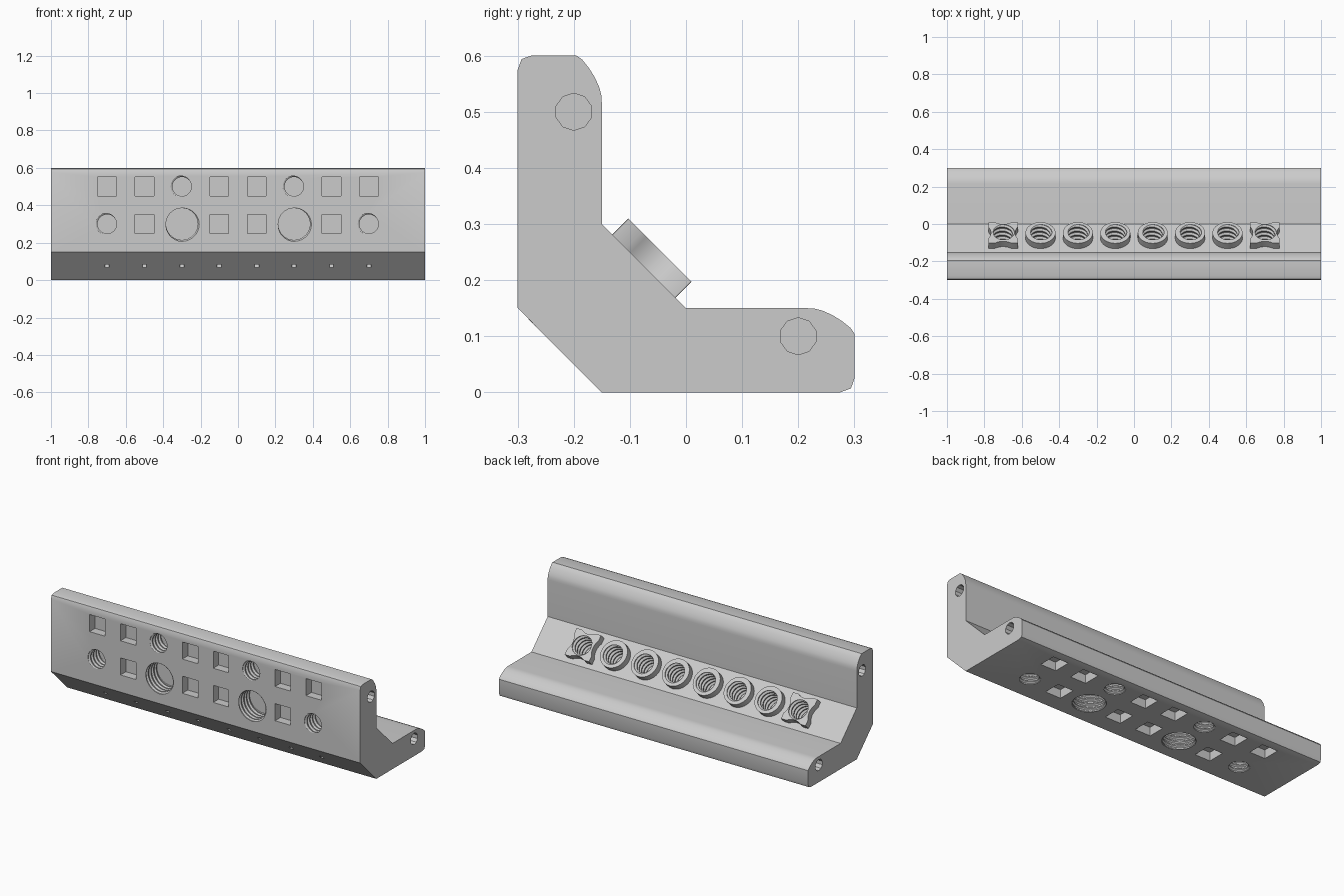
import bpy, bmesh, math
from mathutils import Matrix, Vector

old = bpy.data.objects.get("Cube")
if old:
    bpy.data.objects.remove(old)

grey = bpy.data.materials.new("plain_grey")
grey.use_nodes = True
tone = (0.6, 0.6, 0.6, 1)
grey.diffuse_color = tone
grey.node_tree.nodes["Principled BSDF"].inputs["Base Color"].default_value = tone

XS = [-0.7, -0.5, -0.3, -0.1, 0.1, 0.3, 0.5, 0.7]
DIAGONAL, CHAMFER = -math.pi / 4, 3 * math.pi / 4


def place(x, y, z, tilt):
    """Local z becomes the outward direction, tilted about the x axis."""
    return Matrix.Translation((x, y, z)) @ Matrix.Rotation(tilt, 4, 'X')


def prism(bm, outline, low, high, matrix):
    """Solid prism from a flat outline, standing between two heights."""
    ends = [[bm.verts.new(matrix @ Vector((u, v, h))) for u, v in outline] for h in (low, high)]
    bm.faces.new(ends[0][::-1])
    bm.faces.new(ends[1])
    n = len(outline)
    for i in range(n):
        k = (i + 1) % n
        bm.faces.new((ends[0][i], ends[0][k], ends[1][k], ends[1][i]))


def circle(radius, n):
    return [(radius * math.cos(2 * math.pi * i / n), radius * math.sin(2 * math.pi * i / n)) for i in range(n)]


def square(half):
    return [(-half, -half), (half, -half), (half, half), (-half, half)]


def scalloped_square(half, chord, depth):
    """Square whose four sides each have a shallow concave bite."""
    side = [(-half, -half)]
    side += [(chord * t / 4, -half + depth * (1 - (t / 4) ** 2)) for t in range(-4, 5)]
    points = []
    for q in range(4):
        turn = Matrix.Rotation(q * math.pi / 2, 2)
        points += [tuple(turn @ Vector(p)) for p in side]
    return points


def thread(bm, radius, groove, pitch, depth, top, matrix):
    """Helical plug, trimmed flat at both ends."""
    seg, steps = 32, 4
    part = bmesh.new()
    rows = int((depth + top) / pitch + 4) * steps
    grid = []
    for i in range(seg + 1):
        a = 2 * math.pi * i / seg
        col = []
        for j in range(rows):
            r = radius - (groove if j % steps > 1 else 0)
            h = -depth + ((j / steps) + i / seg - 1.6) * pitch
            col.append(part.verts.new((r * math.cos(a), r * math.sin(a), h)))
        grid.append(col)
    for i in range(seg):
        for j in range(rows - 1):
            part.faces.new((grid[i][j], grid[i + 1][j], grid[i + 1][j + 1], grid[i][j + 1]))
    bmesh.ops.remove_doubles(part, verts=part.verts, dist=1e-5)
    for h, way in ((-depth, -1), (top, 1)):
        bmesh.ops.bisect_plane(part, geom=part.verts[:] + part.edges[:] + part.faces[:],
                               plane_co=(0, 0, h), plane_no=(0, 0, way), clear_outer=True)
        bmesh.ops.holes_fill(part, edges=[e for e in part.edges if e.is_boundary])
    part.transform(matrix)
    temp = bpy.data.meshes.new("temp")
    part.to_mesh(temp)
    part.free()
    bm.from_mesh(temp)
    bpy.data.meshes.remove(temp)


def finish(bm, name):
    bmesh.ops.recalc_face_normals(bm, faces=bm.faces)
    mesh = bpy.data.meshes.new(name)
    bm.to_mesh(mesh)
    bm.free()
    mesh.materials.append(grey)
    obj = bpy.data.objects.new(name, mesh)
    bpy.context.collection.objects.link(obj)
    return obj


# Angled bar: one half of the outline, mirrored across the diagonal
half = [(-0.15, 0), (0.275, 0), (0.294, 0.007), (0.3, 0.024), (0.3, 0.105), (0.293, 0.115),
        (0.278, 0.127), (0.262, 0.137), (0.245, 0.145), (0.23, 0.149), (0.215, 0.15), (0, 0.15)]
outline = half + [(z - 0.3, y + 0.3) for y, z in reversed(half)]
bm = bmesh.new()
along_x = Matrix(((0, 0, 1, 0), (1, 0, 0, 0), (0, 1, 0, 0), (0, 0, 0, 1)))
prism(bm, outline, -1, 1, along_x)
bar = finish(bm, "angled_bar")

# Raised collars on the diagonal face, scalloped squares at both ends
bm = bmesh.new()
for x in XS:
    shape = scalloped_square(0.079, 0.045, 0.014) if abs(x) > 0.6 else circle(0.08, 40)
    prism(bm, shape, -0.02, 0.04, place(x, -0.075, 0.225, DIAGONAL))
collars = finish(bm, "collars")

# Threaded sockets and square pockets
sockets, pockets = bmesh.new(), bmesh.new()
for x in XS:
    thread(sockets, 0.062, 0.01, 0.03, 0.1, 0.06, place(x, -0.075, 0.225, DIAGONAL))
    for outer in (True, False):
        along = 0.5 if outer else 0.3
        for m in (place(x, -0.3, along, math.pi / 2), place(x, along - 0.3, 0, math.pi)):
            if abs(x) == 0.3 and not outer:
                thread(sockets, 0.093, 0.008, 0.025, 0.11, 0.03, m)
            elif abs(x) == (0.3 if outer else 0.7):
                thread(sockets, 0.06, 0.009, 0.025, 0.1, 0.03, m)
            else:
                prism(pockets, square(0.05), -0.05, 0.03, m)

# Round holes in the end faces
for side in (-1, 1):
    for y, z in ((-0.2, 0.5), (0.2, 0.1)):
        prism(pockets, circle(0.033, 10), 0.9, 1.1,
              Matrix.Translation((0, y, z)) @ Matrix.Rotation(side * math.pi / 2, 4, 'Y'))

# Small drain holes from the chamfer into the sockets
drains = bmesh.new()
for x in XS:
    prism(drains, square(0.011), -0.13, 0.03, place(x, -0.225, 0.075, CHAMFER))

helpers = [(collars, 'UNION'), (finish(sockets, "socket_cutter"), 'DIFFERENCE'),
           (finish(pockets, "pocket_cutter"), 'DIFFERENCE'),
           (finish(drains, "drain_cutter"), 'DIFFERENCE')]
for helper, operation in helpers:
    helper.hide_render = True
    mod = bar.modifiers.new(helper.name, 'BOOLEAN')
    mod.object, mod.operation, mod.solver = helper, operation, 'EXACT'

# Bake the cuts into the bar and drop the helpers
graph = bpy.context.evaluated_depsgraph_get()
result = bpy.data.meshes.new_from_object(bar.evaluated_get(graph))
bar.modifiers.clear()
bar.data = result
for helper, _ in helpers:
    bpy.data.objects.remove(helper)
bar.data.materials.clear()
bar.data.materials.append(grey)
bar.data.polygons.foreach_set("material_index", [0] * len(bar.data.polygons))

bpy.ops.object.select_all(action='DESELECT')
bar.select_set(True)
bpy.context.view_layer.objects.active = bar
bpy.ops.object.shade_smooth_by_angle(angle=math.radians(30))
